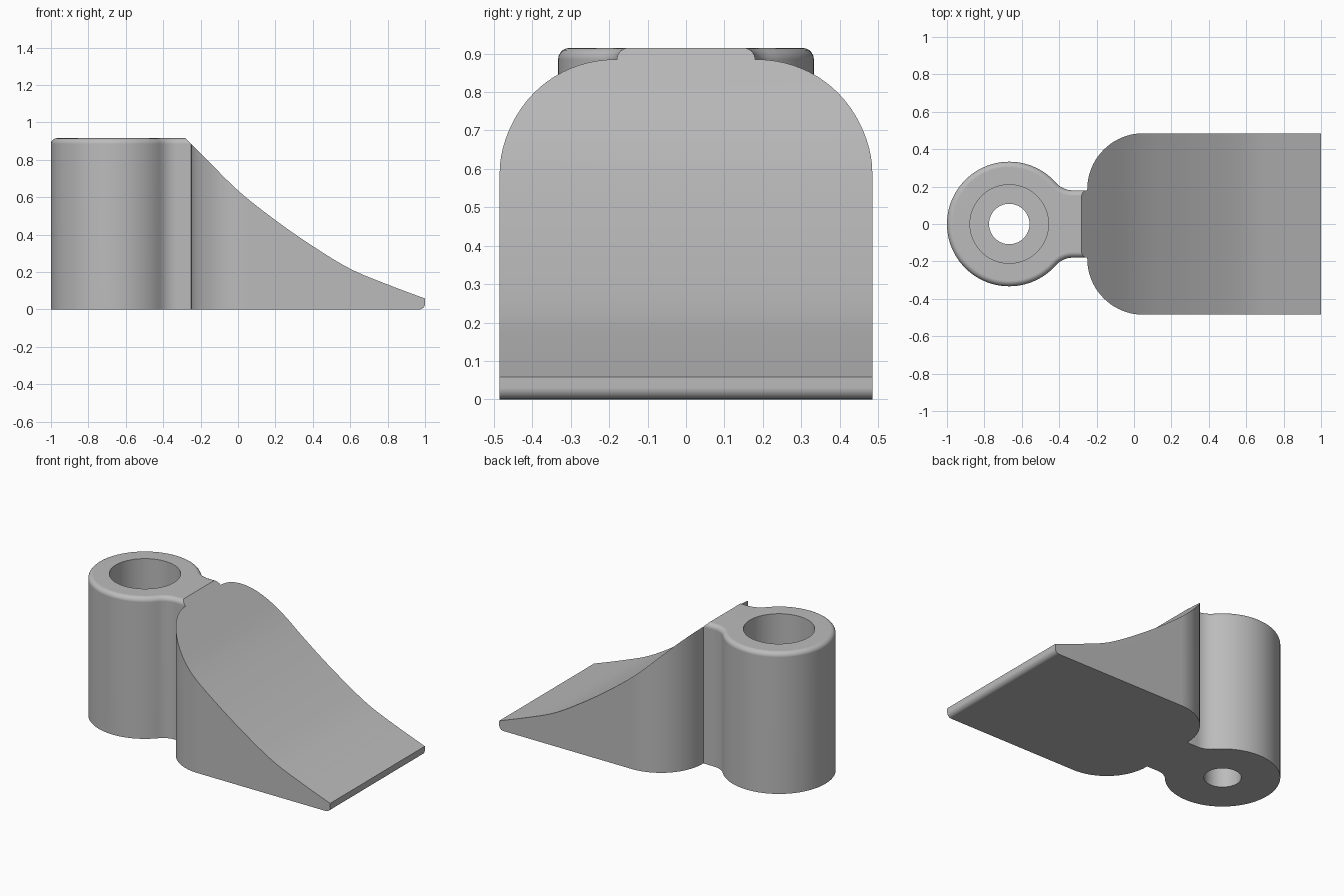
import bpy, bmesh, math
from mathutils import Vector

if "Cube" in bpy.data.objects:
    bpy.data.objects.remove(bpy.data.objects["Cube"], do_unlink=True)

grey = bpy.data.materials.new("plain grey")
grey.use_nodes = True
grey.diffuse_color = (0.5, 0.5, 0.5, 1)
grey.node_tree.nodes["Principled BSDF"].inputs["Base Color"].default_value = (0.5, 0.5, 0.5, 1)


def arc(cx, cy, r, start, end, steps):
    """Points on an arc, angles in radians."""
    return [(cx + r * math.cos(start + (end - start) * i / steps),
             cy + r * math.sin(start + (end - start) * i / steps)) for i in range(steps + 1)]


def mirrored(half):
    """Close an outline by mirroring its upper half across y = 0."""
    return half + [(x, -y) for x, y in reversed(half) if abs(y) > 1e-5]


def prism(name, outline, low, high, upright=False, bevel=0):
    """Extrude an outline along z, or along y when upright."""
    bm = bmesh.new()
    place = (lambda x, y: (x, low, y)) if upright else (lambda x, y: (x, y, low))
    face = bm.faces.new([bm.verts.new(place(x, y)) for x, y in outline])
    top = bmesh.ops.extrude_face_region(bm, geom=[face])["geom"]
    move = Vector((0, high - low, 0)) if upright else Vector((0, 0, high - low))
    bmesh.ops.translate(bm, verts=[g for g in top if isinstance(g, bmesh.types.BMVert)], vec=move)
    bmesh.ops.recalc_face_normals(bm, faces=bm.faces)
    if bevel:
        rim = [e for e in bm.edges if all(abs(v.co.z - high) < 1e-5 for v in e.verts)]
        bmesh.ops.bevel(bm, geom=rim, offset=bevel, segments=5, profile=0.5, affect="EDGES")
    mesh = bpy.data.meshes.new(name)
    bm.to_mesh(mesh)
    bm.free()
    mesh.materials.append(grey)
    obj = bpy.data.objects.new(name, mesh)
    bpy.context.collection.objects.link(obj)
    return obj


def combine(target, other, operation):
    """Apply a boolean and discard the second solid."""
    mod = target.modifiers.new(operation.lower(), "BOOLEAN")
    mod.operation, mod.solver, mod.object = operation, "EXACT", other
    bpy.ops.object.select_all(action="DESELECT")
    bpy.context.view_layer.objects.active = target
    target.select_set(True)
    bpy.ops.object.modifier_apply(modifier=mod.name)
    bpy.data.objects.remove(other, do_unlink=True)


# Screw post with a filleted neck that reaches into the wedge
post_x, post_r, neck, fillet = -0.667, 0.333, 0.18, 0.12
reach = math.sqrt((post_r + fillet) ** 2 - (neck + fillet) ** 2)
meet = math.atan2(neck + fillet, reach)
half = arc(post_x, 0, post_r, math.pi, meet, 40)
half += arc(post_x + reach, neck + fillet, fillet, meet + math.pi, 1.5 * math.pi, 10)[1:]
half.append((-0.1, neck))
body = prism("wedge_with_screw_post", mirrored(half), -0.2, 0.915, bevel=0.03)

# Wedge block with rounded corners beside the neck
corner = arc(0.05, 0.185, 0.3, math.pi, math.pi / 2, 20)
combine(body, prism("wedge_block", mirrored(corner + [(1.1, 0.485)]), -0.2, 1.2), "UNION")

# Side profile: curved ramp, thin rounded toe and flat base
ramp = [Vector(p) for p in ((-0.4, 1.035), (-0.2, 0.835), (0, 0.636), (0.2, 0.477), (0.4, 0.338),
                            (0.6, 0.217), (0.8, 0.133), (1, 0.058), (1.2, -0.017))]
side = [(-1.2, 1.035), tuple(ramp[0])]
for a, b, c, d in zip(ramp, ramp[1:], ramp[2:], ramp[3:]):
    for i in range(6):
        t = i / 6
        side.append(tuple(b + ((c - a) * t + (2 * a - 5 * b + 4 * c - d) * t * t
                               + (3 * b - a - 3 * c + d) * t ** 3) / 2))
side.append((1, 0.058))
side += arc(0.97, 0.03, 0.03, 0, -math.pi / 2, 6)
side.append((-1.2, 0))
combine(body, prism("side_profile", side, -1, 1, upright=True), "INTERSECT")

# Stepped screw hole
for radius, low in ((0.108, -0.1), (0.21, 0.25)):
    ring = arc(post_x, 0, radius, 0, 2 * math.pi, 48)[:-1]
    combine(body, prism("hole_cutter", ring, low, 1.1), "DIFFERENCE")

# Smooth curves with crisp edges
body.select_set(True)
bpy.context.view_layer.objects.active = body
bpy.ops.object.shade_smooth_by_angle(angle=math.radians(30))
weighted = body.modifiers.new("weighted_normals", "WEIGHTED_NORMAL")
weighted.keep_sharp = True
